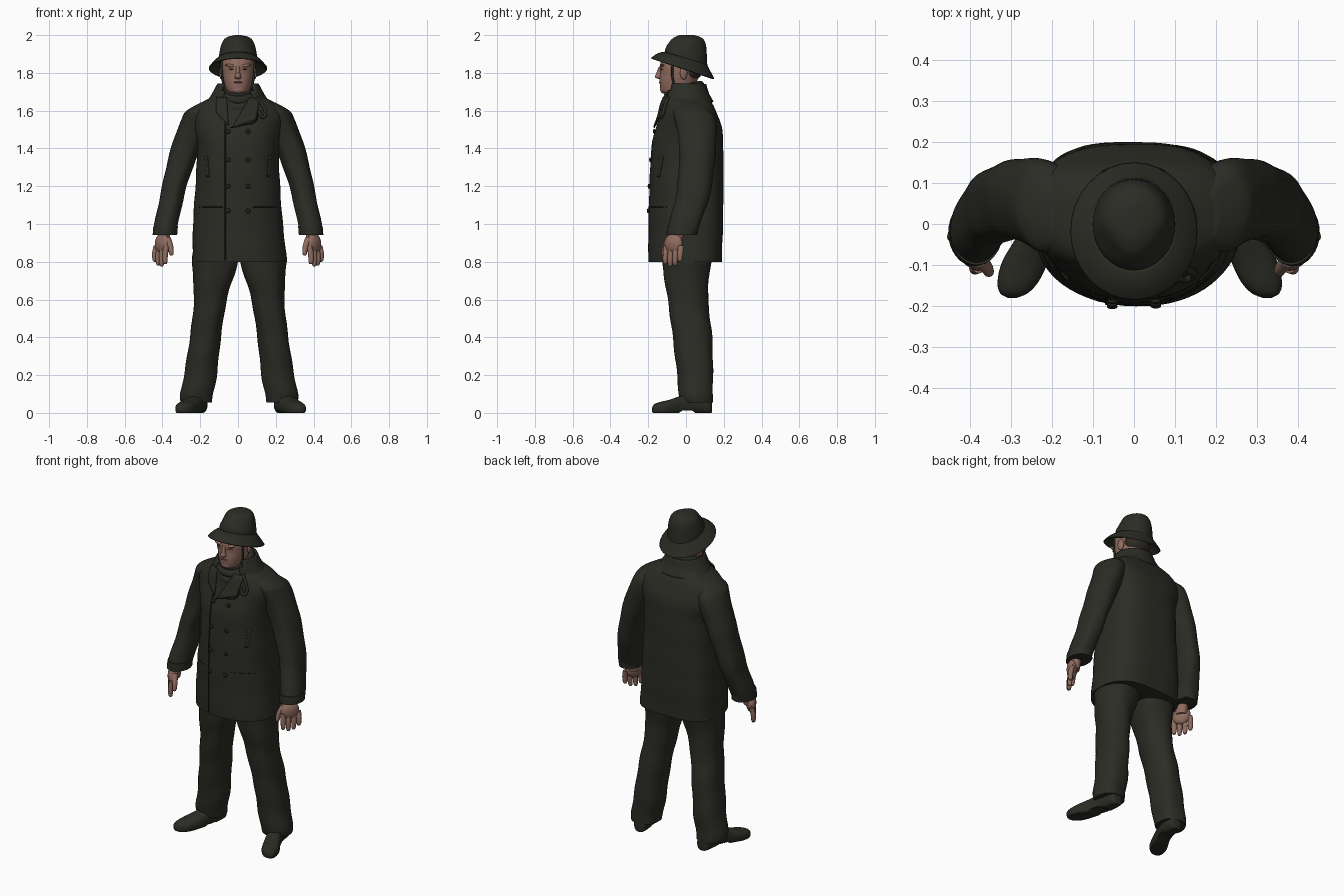
import bpy
import bmesh
import math
from mathutils import Vector, Matrix
from mathutils.bvhtree import BVHTree

cube = bpy.data.objects.get("Cube")
if cube:
    bpy.data.objects.remove(cube)


def material(name, *rgb):
    mat = bpy.data.materials.new(name)
    mat.use_nodes = True
    mat.diffuse_color = (*rgb, 1)
    shader = mat.node_tree.nodes["Principled BSDF"]
    shader.inputs["Base Color"].default_value = (*rgb, 1)
    shader.inputs["Roughness"].default_value = 0.9
    return mat


CLOTH = material("dark olive cloth", 0.024, 0.025, 0.018)
SEAM = material("dark seam", 0.014, 0.014, 0.01)
SKIN = material("skin", 0.28, 0.15, 0.115)
LIPS = material("dark skin", 0.15, 0.065, 0.05)
HAIR = material("dark hair", 0.03, 0.025, 0.02)


def finish(name, bm, mat, thickness=0.0):
    bmesh.ops.recalc_face_normals(bm, faces=bm.faces)
    mesh = bpy.data.meshes.new(name)
    bm.to_mesh(mesh)
    bm.free()
    mesh.materials.append(mat)
    mesh.shade_smooth()
    mesh.set_sharp_from_angle(angle=math.radians(40))
    obj = bpy.data.objects.new(name, mesh)
    bpy.context.collection.objects.link(obj)
    if thickness:
        solid = obj.modifiers.new("thickness", "SOLIDIFY")
        solid.thickness = thickness
        solid.offset = 0
    return obj


def smooth_rings(rings, steps):
    """Catmull-Rom interpolation between cross-sections."""
    keys = [Vector(r) for r in rings]
    keys = [keys[0]] + keys + [keys[-1]]
    result = []
    for a, b, c, d in zip(keys, keys[1:], keys[2:], keys[3:]):
        for i in range(steps):
            t = i / steps
            result.append(b + (c - a) * t / 2 + (a - b * 2.5 + c * 2 - d / 2) * t * t
                          + (b * 3 - c * 3 + d - a) * t ** 3 / 2)
    return result + [keys[-1]]


def loft(name, rings, mat, side=1, shift=0, power=2.0, back=None, sides=32, steps=4, fold=0.0,
         along_y=False, warp=None, cap=True, drop=None, thickness=0.0):
    """Skin rounded rings (x, y, z, radius, radius); back squares off the rear half."""
    bm = bmesh.new()
    loops = []
    for x, y, z, rx, ry in smooth_rings(rings, steps):
        loop = []
        for i in range(sides):
            a = math.tau * i / sides
            e = 2 / (back if back and i < sides / 2 else power)
            c, s = (math.copysign(abs(f) ** e, f) for f in (math.cos(a), math.sin(a)))
            k = 1 + fold * math.sin(21 * z + 3 * a) * math.sin(13 * z - 2 * a)
            u, v = rx * c * k, ry * s * k
            p = Vector((x + u, y, z + v) if along_y else (x + u, y + v, z))
            p = warp(p) if warp else p
            loop.append(bm.verts.new((p.x * side + shift, p.y, p.z)))
        loops.append(loop)
    for low, high in zip(loops, loops[1:]):
        for i in range(sides):
            j = (i + 1) % sides
            bm.faces.new((low[i], low[j], high[j], high[i]))
    if cap:
        bm.faces.new(loops[0])
        bm.faces.new(loops[-1])
    if drop:
        gone = [f for f in bm.faces if drop(f.calc_center_median())]
        bmesh.ops.delete(bm, geom=gone, context="FACES")
    return finish(name, bm, mat, thickness)


def ball(name, place, size, mat, turn=0.0, axis="Z"):
    bm = bmesh.new()
    matrix = Matrix.Translation(place) @ Matrix.Rotation(turn, 4, axis) @ Matrix.Diagonal((*size, 1))
    bmesh.ops.create_uvsphere(bm, u_segments=16, v_segments=10, radius=1, matrix=matrix)
    return finish(name, bm, mat)


def tube(name, points, radius, mat, closed=False):
    curve = bpy.data.curves.new(name, "CURVE")
    curve.dimensions = "3D"
    curve.bevel_depth = radius
    curve.bevel_resolution = 2
    curve.resolution_u = 6
    curve.use_fill_caps = True
    spline = curve.splines.new("BEZIER")
    spline.bezier_points.add(len(points) - 1)
    spline.use_cyclic_u = closed
    for bp, p in zip(spline.bezier_points, points):
        bp.co = p
        bp.handle_left_type = bp.handle_right_type = "AUTO"
    curve.materials.append(mat)
    obj = bpy.data.objects.new(name, curve)
    bpy.context.collection.objects.link(obj)


# Coat body
coat = loft("coat_body", [
    (0.008, -0.005, 0.80, 0.25, 0.194), (0, 0, 1.0, 0.238, 0.197), (0, 0.002, 1.2, 0.224, 0.196),
    (0, 0.006, 1.4, 0.217, 0.19), (0, 0.014, 1.5, 0.235, 0.177), (0, 0.016, 1.58, 0.248, 0.15),
    (0, 0.01, 1.635, 0.205, 0.132), (0, 0, 1.68, 0.125, 0.11), (0, 0, 1.72, 0.085, 0.09)],
    CLOTH, power=2.2, back=3.0, sides=64, steps=6, fold=0.012)
surface = BVHTree.FromPolygons([v.co for v in coat.data.vertices],
                               [p.vertices for p in coat.data.polygons])


def on_coat(x, z, lift=0.0):
    hit = surface.ray_cast(Vector((x, -1, z)), Vector((0, 1, 0)))[0]
    return Vector((x, (hit.y if hit else -0.1) - lift, z))


def patch(name, corners, lift):
    """Four-sided cloth plate laid over the coat front."""
    bm = bmesh.new()
    bm.faces.new([bm.verts.new((x, 0, z)) for x, z in corners])
    bmesh.ops.subdivide_edges(bm, edges=bm.edges[:], cuts=7, use_grid_fill=True)
    for v in bm.verts:
        v.co = on_coat(v.co.x, v.co.z, lift)
    finish(name, bm, CLOTH, 0.008)


# Coat front: lapels, pockets, seams and buttons
patch("right_lapel", [(-0.05, 1.52), (-0.115, 1.59), (-0.115, 1.67), (-0.06, 1.67)], 0.01)
patch("left_lapel", [(-0.03, 1.51), (0.095, 1.55), (0.115, 1.66), (0.06, 1.67)], 0.012)
tube("front_seam", [on_coat(-0.067, 0.81 + 0.06 * i, 0.001) for i in range(13)], 0.004, SEAM)
tube("lapel_seam", [on_coat(x, z, 0.011) for x, z in
                    ((-0.04, 1.51), (0.03, 1.525), (0.095, 1.545), (0.105, 1.6))], 0.003, SEAM)
for side in (-1, 1):
    patch("pocket_welt", [(0.15 * side, 1.25), (0.165 * side, 1.25),
                          (0.175 * side, 1.36), (0.16 * side, 1.36)], 0.0)
    tube("waist_seam", [on_coat(side * (0.08 + 0.025 * i), 1.09) for i in range(6)], 0.0015, SEAM)
    for z in (1.07, 1.2, 1.34, 1.49):
        ball("button", on_coat(0.053 * side, z, 0.006), (0.013, 0.006, 0.013), SEAM)
tube("collar_tab", [on_coat(x, z, 0.012) for x, z in
                    ((0.1, 1.67), (0.135, 1.62), (0.145, 1.58), (0.13, 1.565), (0.11, 1.6))], 0.009, CLOTH)

# Collar and scarf
loft("collar", [(0, 0.01, 1.645, 0.158, 0.13), (0, 0.002, 1.69, 0.13, 0.113), (0, 0, 1.74, 0.103, 0.1)],
     CLOTH, cap=False, thickness=0.014, drop=lambda c: c.y < -0.03 and abs(c.x) < 0.075)
for z, r, thick in ((1.712, 0.073, 0.022), (1.68, 0.08, 0.027), (1.64, 0.083, 0.027)):
    tube("scarf_wrap", [(r * math.cos(a), 1.16 * r * math.sin(a) - 0.01, z + 0.025 * math.sin(a + z * 4 - 6.8))
                        for a in (math.tau * i / 12 for i in range(12))], thick, CLOTH, True)

# Head
loft("head", [
    (0, 0, 1.6, 0.06, 0.065), (0, -0.03, 1.685, 0.055, 0.075), (0, -0.05, 1.70, 0.058, 0.08),
    (0, -0.048, 1.725, 0.068, 0.089), (0, -0.04, 1.76, 0.077, 0.1), (0, -0.03, 1.8, 0.084, 0.107),
    (0, -0.026, 1.84, 0.086, 0.112), (0, -0.02, 1.9, 0.08, 0.1)], SKIN, power=2.2)
loft("nose", [(0, -0.135, 1.768, 0.012, 0.012), (0, -0.143, 1.778, 0.018, 0.021),
              (0, -0.14, 1.8, 0.011, 0.017), (0, -0.133, 1.835, 0.01, 0.01)], SKIN, sides=12)
ball("chin", (0, -0.116, 1.712), (0.035, 0.021, 0.022), SKIN)
ball("mouth", (0, -0.137, 1.75), (0.025, 0.007, 0.004), LIPS)
ball("hair", (0, 0.028, 1.815), (0.086, 0.058, 0.06), HAIR)
for side in (-1, 1):
    ball("brow", (0.037 * side, -0.127, 1.838), (0.032, 0.012, 0.008), SKIN, -0.15 * side, "Y")
    ball("eye", (0.036 * side, -0.129, 1.82), (0.015, 0.006, 0.004), LIPS, 0.3 * side)
    ball("ear", (0.087 * side, -0.012, 1.8), (0.011, 0.02, 0.035), SKIN, 0.3 * side)
    tube("chin_strap", [(0.087 * side, -0.07, 1.87), (0.085 * side, -0.073, 1.79),
                        (0.073 * side, -0.066, 1.73), (0.05 * side, -0.08, 1.69)], 0.006, CLOTH)


# Hat
def hat_shape(p):
    """Tilt the brim down at the rear and pinch the crown to a point at the front."""
    droop = min(1, max(0, (1.96 - p.z) / 0.09))
    pinch = 1 + 6 * min(p.y, 0) * max(0, p.z - 1.91) / 0.1
    return Vector((p.x * pinch, p.y, p.z - 0.33 * (p.y + 0.02) * droop))


loft("hat_crown", [
    (0, 0, 1.868, 0.1, 0.114), (0, 0, 1.9, 0.1, 0.111), (0, 0.004, 1.945, 0.09, 0.103),
    (0, 0.008, 1.977, 0.074, 0.085), (0, 0.008, 1.992, 0.05, 0.062), (0, 0.004, 2.0, 0.016, 0.04)],
    CLOTH, warp=hat_shape)
loft("hat_brim", [(0, -0.002, 1.882, 0.097, 0.11), (0, -0.013, 1.853, 0.128, 0.141),
                  (0, -0.018, 1.823, 0.152, 0.165)], CLOTH, warp=hat_shape, cap=False, thickness=0.007)


def shoe_floor(p):
    """Flat sole with a raised arch ahead of the heel."""
    return Vector((p.x, p.y, max(p.z, 0.012 if -0.02 < p.y < 0.045 else 0.0)))


# Limbs
for side, label in ((-1, "right"), (1, "left")):
    loft(label + "_sleeve", [
        (0.385, -0.02, 0.945, 0.062, 0.079), (0.386, -0.018, 0.97, 0.063, 0.081),
        (0.36, 0.025, 1.1, 0.063, 0.088), (0.338, 0.045, 1.2, 0.065, 0.092),
        (0.31, 0.055, 1.3, 0.071, 0.094), (0.263, 0.06, 1.44, 0.08, 0.099),
        (0.216, 0.045, 1.56, 0.078, 0.108), (0.2, 0.03, 1.6, 0.07, 0.095),
        (0.17, 0.02, 1.642, 0.03, 0.06)], CLOTH, side, power=2.2, fold=0.04)
    loft(label + "_cuff", [(0.387, -0.021, 0.942, 0.065, 0.082), (0.383, -0.016, 0.99, 0.065, 0.084)],
         CLOTH, side, steps=1)

    # Hand
    loft(label + "_wrist", [(0.395, -0.06, 0.89, 0.033, 0.038), (0.39, -0.04, 0.97, 0.03, 0.035)], SKIN, side)
    ball(label + "_palm", (0.4 * side, -0.066, 0.895), (0.056, 0.03, 0.056), SKIN, 0.93 * side)
    for i, length in enumerate((0.098, 0.11, 0.105, 0.085)):
        x, y, z = 0.378 + 0.018 * i, -0.104 + 0.026 * i, 0.885
        loft(label + "_finger", [
            (x, y, z, 0.015, 0.016), (x + 0.008, y - 0.004, z - length * 0.5, 0.015, 0.015),
            (x + 0.008, y - 0.006, z - length * 0.9, 0.012, 0.012),
            (x + 0.007, y - 0.006, z - length, 0.005, 0.005)], SKIN, side, sides=12)
    loft(label + "_thumb", [(0.376, -0.085, 0.93, 0.019, 0.02), (0.358, -0.107, 0.885, 0.015, 0.016),
                            (0.353, -0.117, 0.845, 0.012, 0.012), (0.353, -0.118, 0.833, 0.005, 0.005)],
         SKIN, side, sides=12)

    # Trouser leg
    loft(label + "_trouser_leg", [
        (0.225, 0.056, 0.055, 0.083, 0.085), (0.223, 0.053, 0.1, 0.087, 0.09),
        (0.205, 0.05, 0.2, 0.087, 0.095), (0.18, 0.034, 0.4, 0.082, 0.104),
        (0.152, 0.008, 0.6, 0.087, 0.107), (0.133, 0.002, 0.74, 0.112, 0.122),
        (0.125, 0.002, 0.8, 0.122, 0.13), (0.12, 0, 0.86, 0.12, 0.13)],
        CLOTH, side, 0.006, power=2.2, steps=6, fold=0.04)

    # Shoe
    loft(label + "_shoe", [
        (0.215, 0.137, 0.035, 0.015, 0.03), (0.217, 0.125, 0.04, 0.038, 0.045),
        (0.224, 0.05, 0.05, 0.047, 0.055), (0.246, -0.02, 0.04, 0.048, 0.052),
        (0.278, -0.09, 0.027, 0.056, 0.042), (0.296, -0.14, 0.022, 0.05, 0.035),
        (0.306, -0.168, 0.02, 0.034, 0.026), (0.31, -0.18, 0.017, 0.01, 0.01)],
        CLOTH, side, 0.014, power=2.4, along_y=True, warp=shoe_floor)
